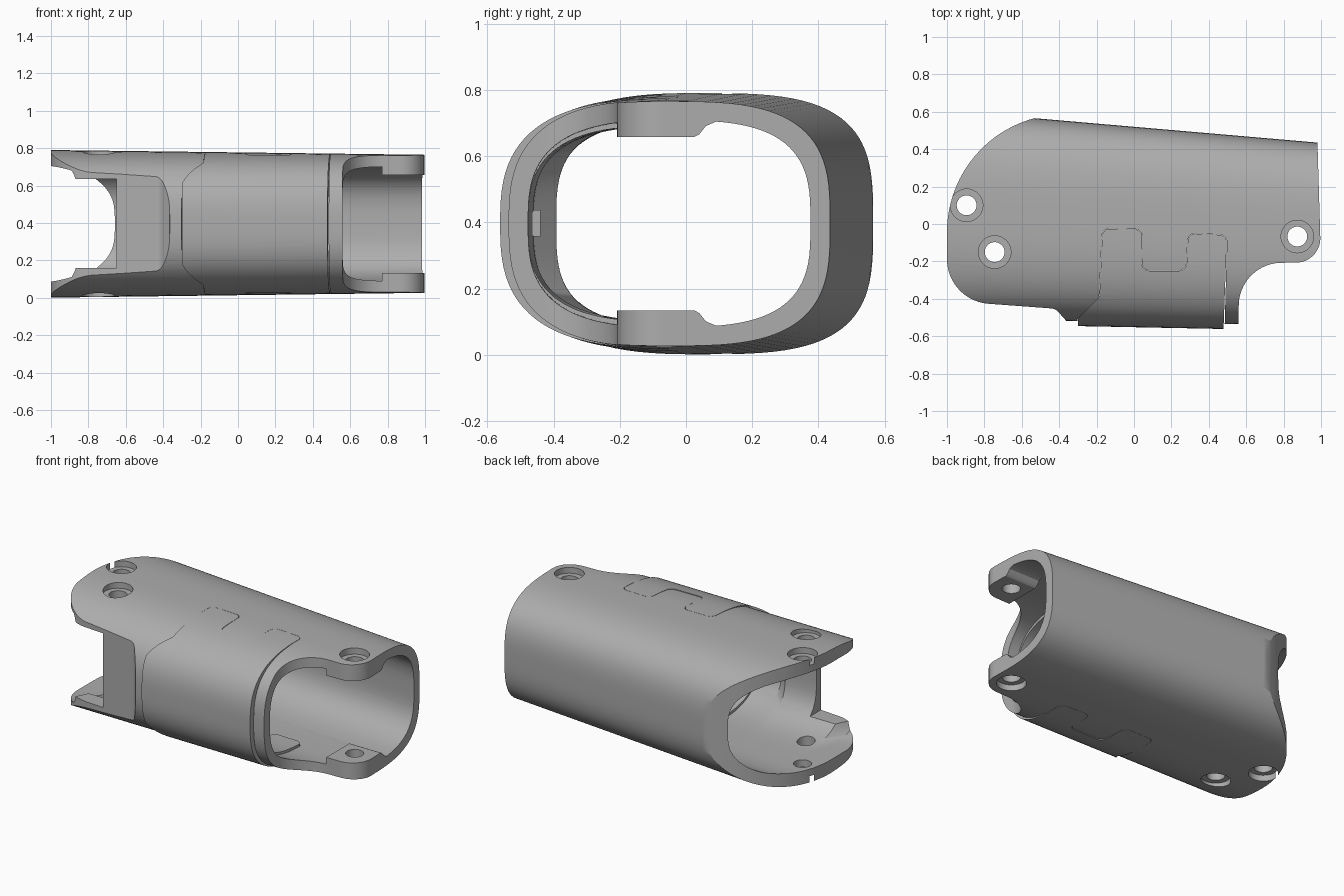
import bpy, bmesh, math
from mathutils import Vector

if "Cube" in bpy.data.objects:
    bpy.data.objects.remove(bpy.data.objects["Cube"])

MID = 0.396  # height of the tube's axis

grey = bpy.data.materials.new("matte_grey")
grey.use_nodes = True
grey.diffuse_color = (0.42, 0.42, 0.42, 1)
grey.node_tree.nodes["Principled BSDF"].inputs["Base Color"].default_value = (0.42, 0.42, 0.42, 1)


def add_object(name, bm):
    bmesh.ops.recalc_face_normals(bm, faces=bm.faces)
    mesh = bpy.data.meshes.new(name)
    bm.to_mesh(mesh)
    bm.free()
    mesh.materials.append(grey)
    obj = bpy.data.objects.new(name, mesh)
    bpy.context.collection.objects.link(obj)
    return obj


def loft(name, stations, segments=96):
    """Tube of rounded sections: x, front y, back y, half height, front and back squareness."""
    bm = bmesh.new()
    rings = []
    for x, front, back, half, n_front, n_back in stations:
        mid = (front + back) / 2
        ring = []
        for i in range(segments):
            a = math.tau * (i + 0.5) / segments
            c, s = math.cos(a), math.sin(a)
            n = n_back if c > 0 else n_front
            y = mid + (back - mid) * math.copysign(abs(c) ** (2 / n), c)
            z = MID + half * math.copysign(abs(s) ** (2 / n), s)
            ring.append(bm.verts.new((x, y, z)))
        rings.append(ring)
    for r0, r1 in zip(rings, rings[1:]):
        for i in range(segments):
            j = (i + 1) % segments
            bm.faces.new((r0[i], r0[j], r1[j], r1[i]))
    bm.faces.new(rings[0])
    bm.faces.new(rings[-1])
    return add_object(name, bm)


def rounded(corners, steps=12):
    """Polygon with arcs of radius r at its (x, y, r) corners."""
    points = []
    for i, (x, y, r) in enumerate(corners):
        p = Vector((x, y))
        if r == 0:
            points.append(p)
            continue
        a = (Vector(corners[i - 1][:2]) - p).normalized()
        b = (Vector(corners[(i + 1) % len(corners)][:2]) - p).normalized()
        half = a.angle(b) / 2
        centre = p + (a + b).normalized() * r / math.sin(half)
        start = p + a * r / math.tan(half) - centre
        end = p + b * r / math.tan(half) - centre
        sweep = start.angle(end)
        for k in range(steps + 1):
            t = k / steps
            points.append(centre + (start * math.sin((1 - t) * sweep)
                                    + end * math.sin(t * sweep)) / math.sin(sweep))
    return points


def prism(name, points, low, high, along_x=False):
    bm = bmesh.new()
    ends = []
    for d in (low, high):
        ends.append([bm.verts.new((d, p[0], p[1]) if along_x else (p[0], p[1], d)) for p in points])
    bm.faces.new(ends[0])
    bm.faces.new(ends[1])
    for i in range(len(points)):
        j = (i + 1) % len(points)
        bm.faces.new((ends[0][i], ends[0][j], ends[1][j], ends[1][i]))
    return add_object(name, bm)


def box(name, x0, x1, y0, y1, z0, z1):
    return prism(name, [(x0, y0), (x1, y0), (x1, y1), (x0, y1)], z0, z1)


def cylinder(name, x, y, r, z0, z1):
    ring = [(x + r * math.cos(math.tau * i / 40), y + r * math.sin(math.tau * i / 40)) for i in range(40)]
    return prism(name, ring, z0, z1)


def boolean(obj, tool, operation):
    mod = obj.modifiers.new("cut", "BOOLEAN")
    mod.operation, mod.object, mod.solver = operation, tool, "EXACT"
    bpy.context.view_layer.objects.active = obj
    bpy.ops.object.modifier_apply(modifier=mod.name)
    bpy.data.objects.remove(tool)


def smooth(obj):
    bpy.ops.object.select_all(action="DESELECT")
    obj.select_set(True)
    bpy.context.view_layer.objects.active = obj
    bpy.ops.object.shade_smooth_by_angle(angle=math.radians(28))
    obj.modifiers.new("even_shading", "WEIGHTED_NORMAL").keep_sharp = True


def outer_stations(bulge):
    for i in range(9):
        t = i / 8
        yield (-1.02 + 2.04 * t, -0.505 - 0.04 * t - bulge, 0.608 - 0.176 * t,
               0.395 - 0.026 * t, 2.8, 3.15)


# Cavity: thin lip at the left end, thick front block, then an even wall
cavity = loft("cavity_cutter", [
    (-1.1, -0.46, 0.555, 0.31, 6, 3.2), (-0.89, -0.46, 0.537, 0.31, 6, 3.2),
    (-0.83, -0.392, 0.532, 0.31, 3.3, 3.2), (-0.43, -0.392, 0.497, 0.31, 3.3, 3.2),
    (-0.36, -0.46, 0.491, 0.31, 3, 3.2), (1.1, -0.487, 0.366, 0.312, 2.9, 3.1)])
inner = cavity.copy()
inner.data = cavity.data.copy()
bpy.context.collection.objects.link(inner)

# End bosses, left standing on the cavity's floor and ceiling
for sign in (1, -1):
    profile = [(-0.7, 0.262), (0.025, 0.262), (0.04, 0.27), (0.06, 0.295), (0.1, 0.312), (0.1, 0.5), (-0.7, 0.5)]
    boss = prism("boss", [(y, MID + sign * h) for y, h in profile], 0.77, 1.2, along_x=True)
    boolean(cavity, boss, "DIFFERENCE")

# Housing: tapered tube trimmed to its plan outline
body = loft("housing", list(outer_stations(0)))
plan = rounded([(-1, 0.587, 0.63), (-0.36, 0.587, 0), (-0.35, 0.8, 0), (0.97, 0.8, 0), (1, -0.205, 0.13),
                (0.56, -0.21, 0.23), (0.56, -0.8, 0), (-0.35, -0.8, 0), (-0.365, -0.515, 0),
                (-0.42, -0.453, 0.06), (-1, -0.41, 0.24)], 20)
boolean(body, prism("plan", plan, -0.2, 1), "INTERSECT")
boolean(body, cavity, "DIFFERENCE")
boolean(body, box("front_opening", -1.1, -0.65, -0.8, -0.2, 0.16, 0.635), "DIFFERENCE")


# Interlocking front cover: a slot in the housing, and the part that fills it
def cover_plan(g):
    return rounded([(-0.3 - g, -0.8, 0), (-0.3 - g, -0.505, 0.02), (-0.185 - g, -0.39, 0.04),
                    (-0.168 - g, -0.025 + g, 0.04), (0.045 + g, -0.03 + g, 0.04),
                    (0.04 + g, -0.25 + g, 0.04), (0.28 - g, -0.25 + g, 0.04),
                    (0.29 - g, -0.05 + g, 0.04), (0.497 + g, -0.06 + g, 0.04), (0.47 + 5 * g, -0.8, 0)])


boolean(body, prism("cover_slot", cover_plan(0.0015), -0.2, 1), "DIFFERENCE")
cover = loft("front_cover", list(outer_stations(0.027)))
boolean(cover, prism("cover_outline", cover_plan(0), -0.2, 1), "INTERSECT")
inner.scale.z = 0.95
inner.location.z = MID * 0.05
boolean(cover, inner, "DIFFERENCE")

# Screw holes with counterbores above and below
for x, y in ((-0.895, 0.1), (-0.745, -0.15), (0.873, -0.067)):
    surface = 0.383 - 0.013 * x
    boolean(body, cylinder("hole", x, y, 0.053, -0.2, 1), "DIFFERENCE")
    for sign in (1, -1):
        z0, z1 = sorted((MID + sign * (surface - 0.04), MID + sign * 0.6))
        boolean(body, cylinder("counterbore", x, y, 0.087, z0, z1), "DIFFERENCE")

# Small catch on the inside of the cover
catch = box("cover_catch", -0.25, -0.18, -0.49, -0.44, 0.357, 0.437)

for part in (body, cover, catch):
    smooth(part)
